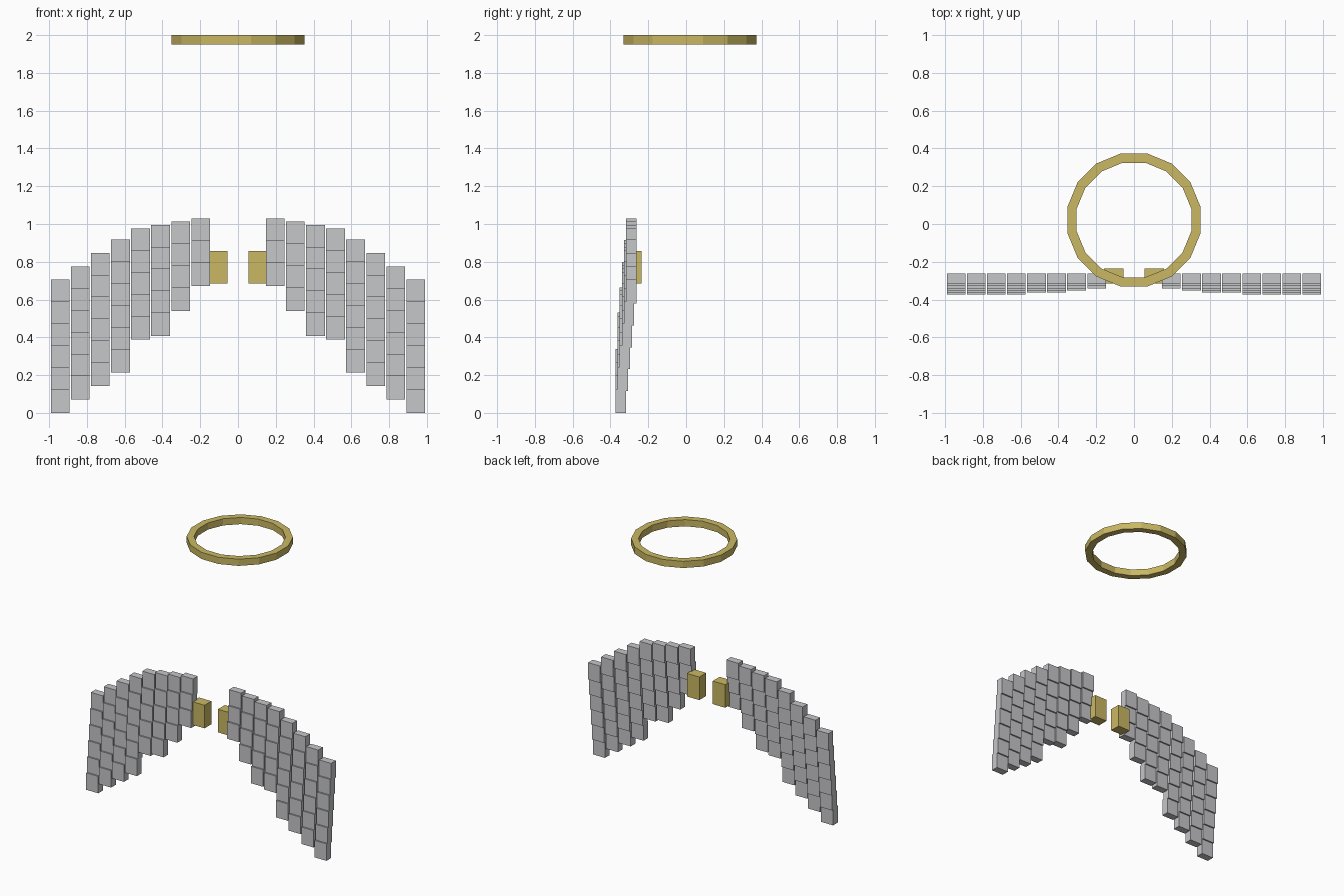
import bpy
import bmesh
import math
from mathutils import Matrix, Vector

cube = bpy.data.objects.get("Cube")
if cube:
    bpy.data.objects.remove(cube, do_unlink=True)


def make_material(name, rgb):
    mat = bpy.data.materials.new(name)
    mat.use_nodes = True
    mat.diffuse_color = (*rgb, 1)
    mat.node_tree.nodes["Principled BSDF"].inputs["Base Color"].default_value = (*rgb, 1)
    return mat


def add_box(bm, low, high):
    low, high = Vector(low), Vector(high)
    place = Matrix.Translation((low + high) / 2) @ Matrix.Diagonal((*(high - low), 1))
    bmesh.ops.create_cube(bm, size=1, matrix=place)


def finish(bm, name, mat, mirrored=False):
    mesh = bpy.data.meshes.new(name)
    bmesh.ops.recalc_face_normals(bm, faces=bm.faces)
    bm.to_mesh(mesh)
    bm.free()
    mesh.materials.append(mat)
    obj = bpy.data.objects.new(name, mesh)
    bpy.context.collection.objects.link(obj)
    if mirrored:
        obj.modifiers.new("Mirror", "MIRROR").use_axis[0] = True
    return obj


gold = make_material("pale gold", (0.59, 0.48, 0.125))
silver = make_material("silver grey", (0.565, 0.57, 0.585))

# Wings: columns of overlapping feathers, each lower feather a step further forward
WIDTH, HEIGHT, DEPTH = 0.099, 0.126, 0.055
PITCH_X, PITCH_Z, STEP_Y = 0.1062, 0.1158, 0.011
INNER_X, BACK_Y = 0.148, -0.263
columns = [(1.03, 3), (1.012, 4), (0.995, 5), (0.977, 5),
           (0.918, 6), (0.847, 6), (0.776, 6), (0.705, 6)]
for i, (top, count) in enumerate(columns):
    bm = bmesh.new()
    x = INNER_X + i * PITCH_X
    for k in range(count):
        y, z = BACK_Y - k * STEP_Y, top - k * PITCH_Z
        add_box(bm, (x, y - DEPTH, z - HEIGHT), (x + WIDTH, y, z))
    finish(bm, f"feather_column_{i + 1}", silver, mirrored=True)

# Wing mounts beside the gap
bm = bmesh.new()
add_box(bm, (0.055, -0.316, 0.686), (0.158, -0.235, 0.858))
finish(bm, "wing_mounts", gold, mirrored=True)

# Halo: sixteen-sided flat ring with square section
SIDES = 16
bm = bmesh.new()
rings = []
for apothem, z in [(0.352, 1.95), (0.352, 2), (0.303, 2), (0.303, 1.95)]:
    r = apothem / math.cos(math.pi / SIDES)
    angles = [(n + 0.5) * math.tau / SIDES for n in range(SIDES)]
    rings.append([bm.verts.new((r * math.cos(a), 0.021 + r * math.sin(a), z)) for a in angles])
for a, b in zip(rings, rings[1:] + rings[:1]):
    for n in range(SIDES):
        bm.faces.new((a[n - 1], a[n], b[n], b[n - 1]))
finish(bm, "halo_ring", gold)
